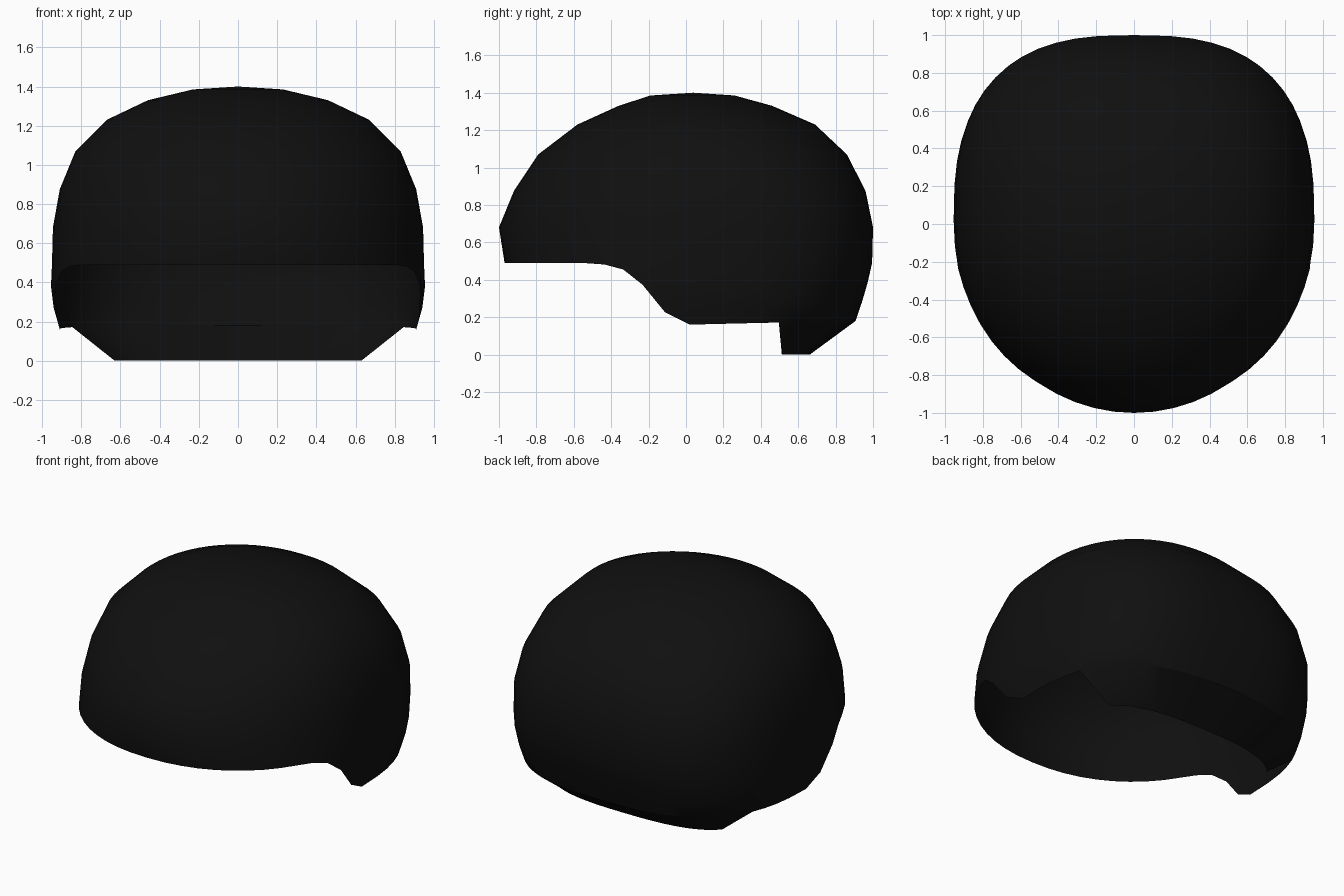
import bpy, bmesh, math

cube = bpy.data.objects.get("Cube")
if cube:
    bpy.data.objects.remove(cube, do_unlink=True)

COLUMNS = 56
CENTRE_Y = 0.02
BROW_Z = 0.49

# Shell rings: height, half width, front y, back y, front and back roundness
RINGS = [
    (1.385, 0.23, -0.19, 0.26, 2.0, 2.0),
    (1.33, 0.46, -0.36, 0.46, 2.0, 2.1),
    (1.23, 0.67, -0.58, 0.69, 2.0, 2.2),
    (1.07, 0.83, -0.79, 0.86, 2.0, 2.4),
    (0.875, 0.91, -0.92, 0.96, 2.0, 2.6),
    (0.68, 0.945, -1.0, 1.0, 2.0, 2.7),
    (0.49, 0.95, -0.97, 0.995, 2.15, 2.7),
    (0.38, 0.955, -0.97, 0.97, 2.2, 2.7),
    (0.26, 0.94, -0.96, 0.935, 2.2, 2.7),
    (0.16, 0.91, -0.95, 0.9, 2.2, 2.7),
]
# Lower rim height along y, from brow over the ear to the nape
RIM = [(-1.0, 0.49), (-0.46, 0.487), (-0.34, 0.46), (-0.22, 0.37),
       (-0.14, 0.26), (-0.05, 0.165), (0.02, 0.16), (0.48, 0.17), (1.0, 0.18)]


def blend(rows, key):
    """Linear lookup in rows sorted by their first value."""
    rows = sorted(rows)
    key = min(max(key, rows[0][0]), rows[-1][0])
    for a, b in zip(rows, rows[1:]):
        if key <= b[0]:
            t = (key - a[0]) / (b[0] - a[0])
            return [p + (q - p) * t for p, q in zip(a, b)]


def shell_point(column, z):
    """Point on the rounded plan outline at height z."""
    _, half, front, back, p_front, p_back = blend(RINGS, z)
    angle = math.tau * column / COLUMNS
    c, s = math.cos(angle), math.sin(angle)
    p = p_back if s > 0 else p_front
    reach = back - CENTRE_Y if s > 0 else CENTRE_Y - front
    x = math.copysign(abs(c) ** (2 / p), c) * half
    y = CENTRE_Y + math.copysign(abs(s) ** (2 / p), s) * reach
    return x, y, z


bm = bmesh.new()

# Crown and upper shell
rows = [[bm.verts.new(shell_point(c, ring[0])) for c in range(COLUMNS)]
        for ring in RINGS if ring[0] >= BROW_Z]

# Ear and nape sides reach down to the rim
rims = [blend(RIM, v.co.y)[1] for v in rows[-1]]
for step in (1, 2, 3):
    rows.append([bm.verts.new(shell_point(c, BROW_Z + (rims[c] - BROW_Z) * step / 3))
                 for c in range(COLUMNS)])

top = bm.verts.new((0, 0.04, 1.4))
for c in range(COLUMNS):
    n = (c + 1) % COLUMNS
    bm.faces.new((top, rows[0][c], rows[0][n]))
    for a, b in zip(rows, rows[1:]):
        bm.faces.new((a[c], b[c], b[n], a[n]))

# Neck flap tapers inward below the nape
rim_row = rows[-1]
first = next(c for c in range(COLUMNS // 4) if rim_row[c].co.y > 0.47)
flap = {}
for c in range(first, COLUMNS // 2 - first + 1):
    x, y, _ = rim_row[c].co
    flap[c] = bm.verts.new((x * 0.745, 0.51 + (y - 0.49) * 0.365, 0.0))
for c in list(flap)[:-1]:
    bm.faces.new((rim_row[c], flap[c], flap[c + 1], rim_row[c + 1]))

# Merge the flat rows along the brow
bmesh.ops.remove_doubles(bm, verts=bm.verts, dist=0.003)

mesh = bpy.data.meshes.new("helmet_shell")
bm.to_mesh(mesh)
bm.free()
helmet = bpy.data.objects.new("helmet_shell", mesh)
bpy.context.collection.objects.link(helmet)

black = bpy.data.materials.new("matte_black")
black.use_nodes = True
colour = (0.005, 0.005, 0.005, 1)
black.diffuse_color = colour
black.node_tree.nodes["Principled BSDF"].inputs["Base Color"].default_value = colour
mesh.materials.append(black)

bpy.ops.object.select_all(action="DESELECT")
helmet.select_set(True)
bpy.context.view_layer.objects.active = helmet
bpy.ops.object.shade_smooth_by_angle(angle=math.radians(33))
